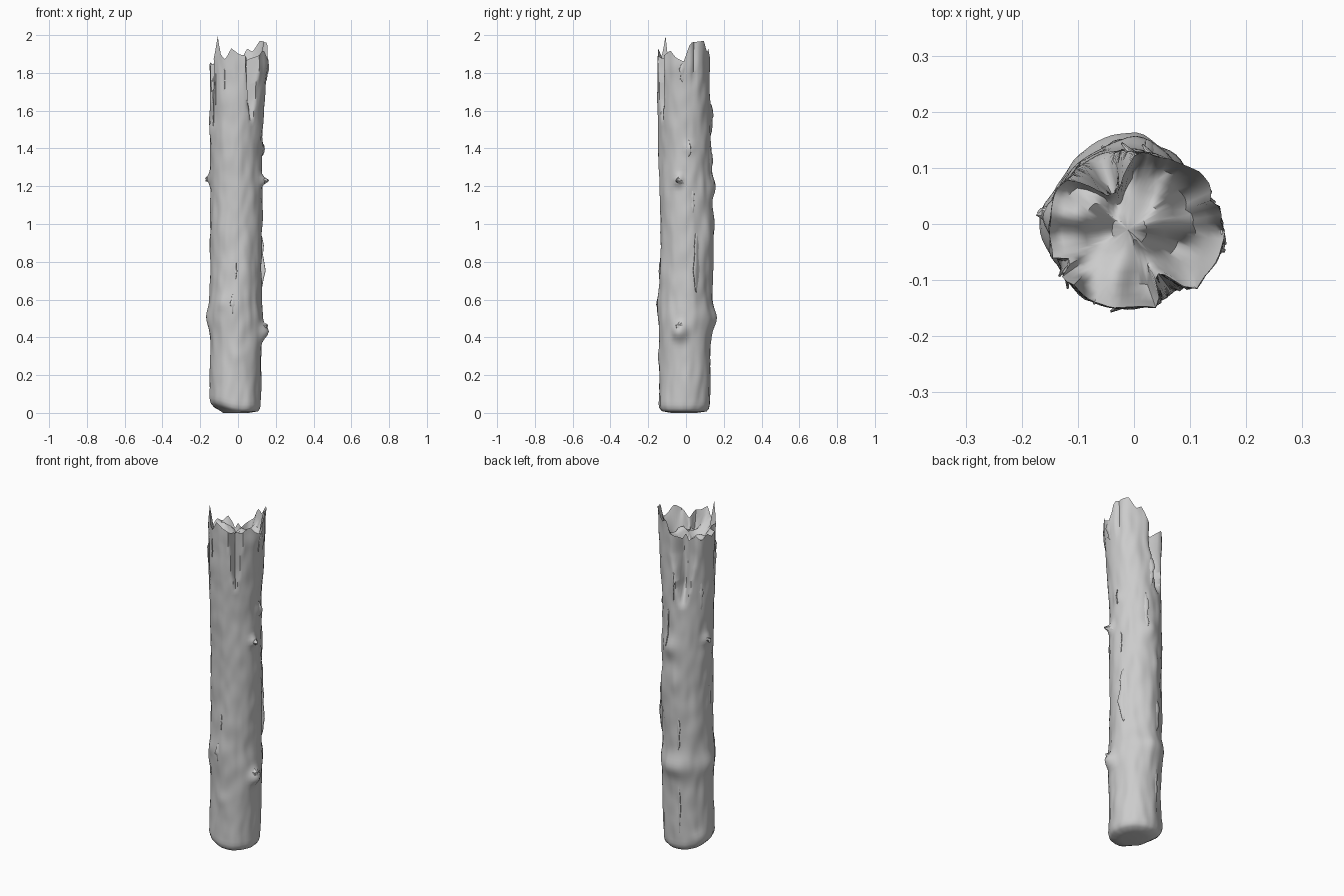
import bpy, bmesh, math, random
from mathutils import Vector, noise

random.seed(4)
cube = bpy.data.objects.get("Cube")
if cube:
    bpy.data.objects.remove(cube, do_unlink=True)

GREY = (0.6, 0.6, 0.6, 1)
bark = bpy.data.materials.new("weathered grey bark")
bark.use_nodes = True
bark.diffuse_color = GREY
bark.node_tree.nodes["Principled BSDF"].inputs["Base Color"].default_value = GREY

SEGS, ROWS, BREAK = 72, 100, 1.5

# Broken rim: angle in degrees, height
RIM = [(0, 1.86), (12, 1.96), (40, 1.97), (54, 1.91), (66, 1.93), (80, 1.86),
       (100, 1.82), (112, 1.85), (125, 1.81), (140, 1.86), (152, 1.83), (168, 1.86),
       (185, 1.83), (205, 1.85), (217, 1.88), (225, 1.995), (234, 1.90), (246, 1.87),
       (260, 1.93), (276, 1.90), (290, 1.89), (304, 1.86), (318, 1.89), (334, 1.92),
       (346, 1.88), (360, 1.86)]

# Knots and swellings: angle, height, reach, angular width, vertical width
KNOTS = [(-14, 1.23, .03, 9, .025), (-12, .43, .045, 14, .045), (180, .50, .014, 30, .06),
         (90, .50, .02, 35, .06), (172, 1.24, .018, 14, .03), (85, 1.20, .02, 22, .06),
         (238, .58, .013, 14, .045), (270, .58, .01, 18, .07), (60, .95, .012, 20, .1),
         (95, 1.0, .012, 20, .08), (275, .30, .008, 10, .04), (200, 1.5, .012, 12, .06),
         (150, .08, .014, 16, .04), (8, 1.4, .012, 12, .03), (-5, 1.84, .01, 25, .05),
         (95, .8, .008, 25, .15)]

# Splits running down from the rim: angle, lowest point, depth, angular width
SPLITS = [(305, 1.53, .05, 12), (112, 1.44, .065, 28), (207, 1.60, .025, 8), (20, 1.72, .012, 7)]


def angle_gap(a, b):
    return (a - b + 180) % 360 - 180


def rim_height(deg):
    deg %= 360
    for (a, za), (b, zb) in zip(RIM, RIM[1:]):
        if a <= deg <= b:
            return za + (zb - za) * (deg - a) / (b - a)


def radius(deg, z):
    a = math.radians(deg)
    p = Vector((math.cos(a), math.sin(a), z * 2.5))
    r = 0.135 + 0.002 * z + 0.006 * noise.noise(p * 1.6) + 0.005 * noise.noise(p * 4)
    r += 0.006 * math.exp(-((z - .5) / .07) ** 2)
    for ka, kz, reach, wa, wz in KNOTS:
        r += reach * math.exp(-(angle_gap(deg, ka) / wa) ** 2 - ((z - kz) / wz) ** 2)
    for sa, low, depth, width in SPLITS:
        if z > low:
            t = min(1, (z - low) / .3)
            gap = abs(angle_gap(deg, sa)) / (width * (.25 + .75 * t))
            r -= depth * min(1, t * 2.5) * min(1, 1.5 * max(0, 1 - gap))
            r += .004 * t * math.exp(-((gap - 1.3) / .3) ** 2)
    if z > 1.4:
        r += 0.06 * (z - 1.4) * max(0, math.cos(math.radians(deg - 5))) ** 2
    return r


def point(deg, z, scale=1.0, lift=0.0):
    r = radius(deg, z) * scale + lift
    a = math.radians(deg)
    cy = -0.012 + 0.012 * math.sin(min(z, 1.7) * math.pi / 1.7)
    return Vector((-0.011 + r * math.cos(a), cy + r * math.sin(a), z))


def make_object(name, bm, angle):
    bmesh.ops.recalc_face_normals(bm, faces=bm.faces)
    mesh = bpy.data.meshes.new(name)
    bm.to_mesh(mesh)
    bm.free()
    mesh.materials.append(bark)
    obj = bpy.data.objects.new(name, mesh)
    bpy.context.collection.objects.link(obj)
    bpy.ops.object.select_all(action="DESELECT")
    bpy.context.view_layer.objects.active = obj
    obj.select_set(True)
    bpy.ops.object.shade_smooth_by_angle(angle=math.radians(angle))
    return obj


def add_rings(bm, rings, closed):
    for low, high in zip(rings, rings[1:]):
        n = len(low)
        for i in range(n if closed else n - 1):
            j = (i + 1) % n
            bm.faces.new((low[i], low[j], high[j], high[i]))


def foot(deg):
    return 0.008 + 0.035 * max(0, -math.cos(math.radians(deg - 20))) ** 2


# Splintered core: uneven, highest near the front, with a hollow at the back and one at the side
def core_height(p):
    z = 1.81 + .09 * noise.noise(Vector((p.x, p.y, 0)) * 14)
    for x, y, depth, width in ((-.02, .10, .12, .05), (.07, -.04, .12, .03), (-.01, -.02, -.05, .03)):
        z -= depth * math.exp(-((p.x - x) ** 2 + (p.y - y) ** 2) / width ** 2)
    return z


# Trunk: worn foot, bark wall, jagged rim and core
bm = bmesh.new()
degrees = [360 * i / SEGS for i in range(SEGS)]
rings = []
for scale, rise in ((.5, 0), (.88, 0), (.97, .015)):
    rings.append([bm.verts.new(point(d, foot(d) * (scale > .5) + rise, scale)) for d in degrees])
for row in range(ROWS + 1):
    t = row / ROWS
    ring = []
    for d in degrees:
        start = foot(d) + .035
        if t < .75:
            z = start + (BREAK - start) * t / .75
        else:
            z = BREAK + (rim_height(d) - BREAK) * (t - .75) / .25
        ring.append(bm.verts.new(point(d, z)))
    rings.append(ring)
for scale, blend in ((.93, .3), (.84, .75), (.7, 1), (.54, 1), (.38, 1), (.2, 1)):
    ring = []
    for d in degrees:
        top = rim_height(d)
        v = point(d, top, scale)
        v.z = top + (core_height(v) - top) * blend
        ring.append(bm.verts.new(v))
    rings.append(ring)
add_rings(bm, rings, True)
for ring, z in ((rings[0], .004), (rings[-1], core_height(Vector((-.011, -.01, 0))))):
    hub = bm.verts.new((-.011, -.01, z))
    for i in range(SEGS):
        bm.faces.new((ring[i], ring[(i + 1) % SEGS], hub))
make_object("broken_trunk", bm, 60)


# Peeling bark: a ragged strip with one long edge lifted (negative width lifts the other edge)
def bark_flap(name, deg, z, height, width, lift):
    bm = bmesh.new()
    rows = []
    steps = 8
    for i in range(steps + 1):
        t = i / steps
        swell = math.sin(math.pi * t) ** .6
        ragged = random.uniform(.6, 1.2)
        row = []
        for j in range(4):
            s = j / 3
            d = deg + width * (s - .5) * (.3 + .7 * swell * ragged)
            h = z + height * (t - .5) + random.uniform(-.008, .008)
            row.append(bm.verts.new(point(d, h, 1, lift * s * s * swell * ragged - .004)))
        rows.append(row)
    add_rings(bm, rows, False)
    obj = make_object(name, bm, 40)
    mod = obj.modifiers.new("thickness", "SOLIDIFY")
    mod.thickness = .004


FLAPS = [(28, .80, .34, -26, .028), (205, 1.62, .30, 18, .014), (150, 1.50, .2, 18, .014),
         (215, 1.72, .2, 16, .014), (100, .70, .22, 16, .014), (85, 1.55, .2, 16, .016),
         (268, .57, .12, -16, .012), (70, 1.3, .25, 18, .014), (5, 1.40, .1, 14, .016),
         (100, .25, .35, 14, .01), (240, 1.76, .16, 12, .012), (265, .75, .1, 14, .012),
         (2, 1.80, .12, -18, .012), (180, .9, .12, 14, .01), (12, 1.12, .14, 14, .012)]
for n, flap in enumerate(FLAPS, 1):
    bark_flap("bark_flap_%02d" % n, *flap)


# Snapped branch stubs: short crooked cones growing out of the knots
def branch_stub(name, deg, z, length, base, tip):
    bm = bmesh.new()
    root, out = point(deg, z, .75), point(deg, z, 1, length)
    bmesh.ops.create_cone(bm, cap_ends=True, segments=9, radius1=base,
                          radius2=tip, depth=(out - root).length)
    bm.transform((out - root).to_track_quat("Z", "Y").to_matrix().to_4x4())
    for v in bm.verts:
        v.co += (root + out) / 2 + Vector([random.uniform(-.006, .006) for _ in range(3)])
    make_object(name, bm, 30)


for n, stub in enumerate([(-14, 1.23, .008, .035, .005), (-12, .46, .004, .04, .012),
                          (172, 1.24, .004, .03, .008)], 1):
    branch_stub("branch_stub_%d" % n, *stub)
